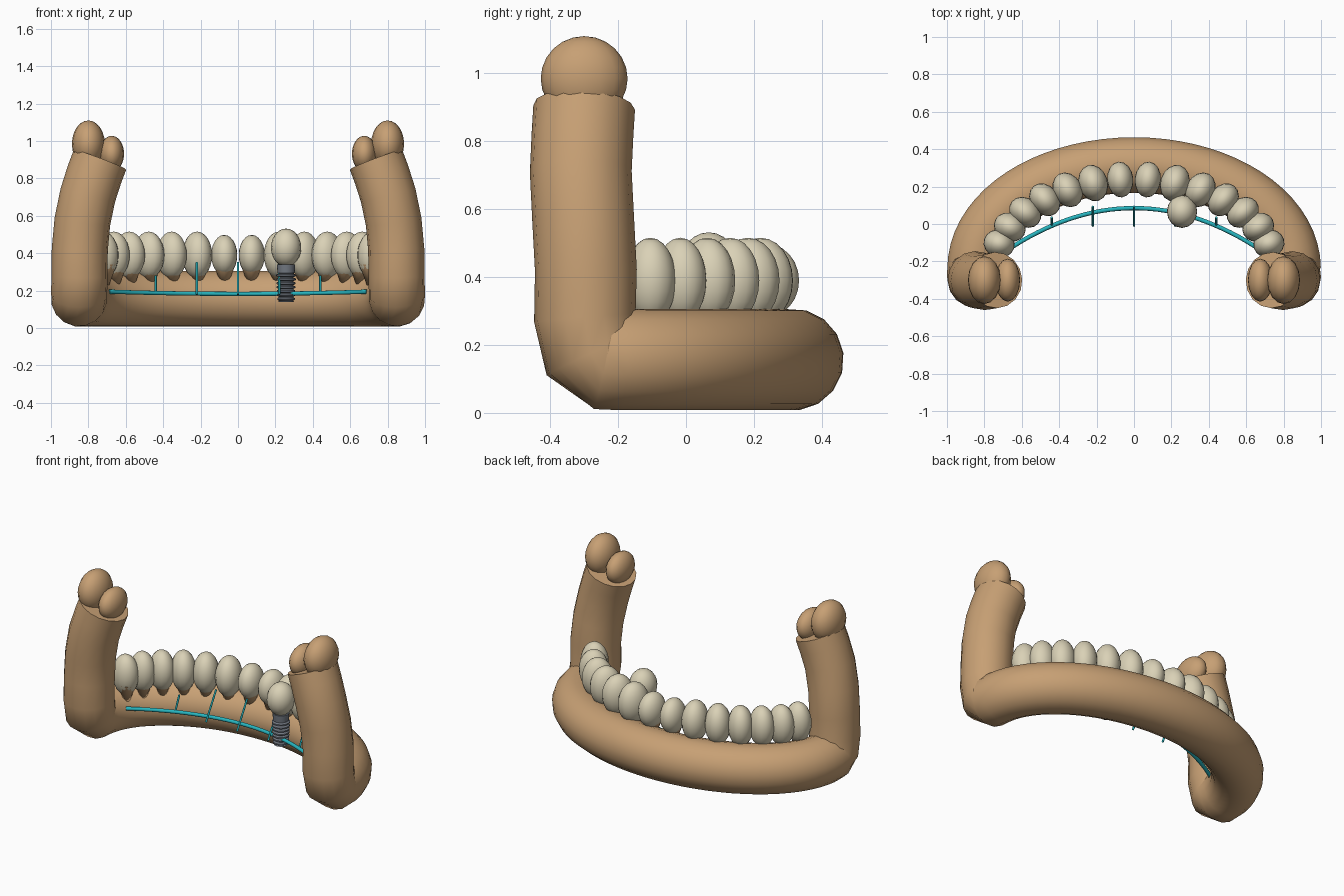
import bpy, bmesh, math
from mathutils import Vector, Matrix

if "Cube" in bpy.data.objects:
    bpy.data.objects.remove(bpy.data.objects["Cube"])


def material(name, rgb):
    m = bpy.data.materials.new(name)
    m.diffuse_color = (*rgb, 1)
    m.use_nodes = True
    m.node_tree.nodes["Principled BSDF"].inputs["Base Color"].default_value = m.diffuse_color
    return m


BONE = material("tan_bone", (0.57, 0.35, 0.175))
ENAMEL = material("ivory_enamel", (0.70, 0.64, 0.47))
WIRE = material("teal_wire", (0.02, 0.46, 0.52))
METAL = material("grey_metal", (0.17, 0.19, 0.225))


def finish(bm, name, mat, angle=50):
    bmesh.ops.recalc_face_normals(bm, faces=bm.faces)
    me = bpy.data.meshes.new(name)
    bm.to_mesh(me)
    bm.free()
    me.materials.append(mat)
    ob = bpy.data.objects.new(name, me)
    bpy.context.collection.objects.link(ob)
    bpy.ops.object.select_all(action='DESELECT')
    ob.select_set(True)
    bpy.context.view_layer.objects.active = ob
    bpy.ops.object.shade_smooth_by_angle(angle=math.radians(angle))
    return ob


def tube(name, path, radius, mat, sides=16):
    """Sweep a circle along a path and cap both ends."""
    pts = [Vector(p) for p in path]
    bm = bmesh.new()
    rings, normal = [], None
    for i, p in enumerate(pts):
        t = (pts[min(i + 1, len(pts) - 1)] - pts[max(i - 1, 0)]).normalized()
        if normal is None:
            normal = t.orthogonal()
        normal = (normal - t * normal.dot(t)).normalized()
        side = t.cross(normal)
        rings.append([bm.verts.new(p + radius * (normal * math.cos(a) + side * math.sin(a)))
                      for a in (2 * math.pi * k / sides for k in range(sides))])
    for a, b in zip(rings, rings[1:]):
        for k in range(sides):
            n = (k + 1) % sides
            bm.faces.new((a[k], a[n], b[n], b[k]))
    bm.faces.new(rings[0])
    bm.faces.new(rings[-1])
    return finish(bm, name, mat)


def ellipsoid(name, center, radii, mat, turn=0, segs=16, rings=12):
    bm = bmesh.new()
    m = Matrix.Translation(center) @ Matrix.Rotation(turn, 4, 'Z') @ Matrix.Diagonal((*radii, 1))
    bmesh.ops.create_uvsphere(bm, u_segments=segs, v_segments=rings, radius=1, matrix=m)
    return finish(bm, name, mat, 60)


# Jaw: arch-shaped body that turns up into a branch at each end
branch = [(0.85, -0.275, 0.175), (0.847, -0.298, 0.28), (0.846, -0.295, 0.42),
          (0.832, -0.303, 0.57), (0.803, -0.31, 0.71), (0.768, -0.305, 0.82),
          (0.738, -0.30, 0.90)]
arch = []
for i in range(37):
    a = math.pi * i / 36
    arch.append((0.85 * math.cos(a), -0.24 + 0.555 * math.sin(a), 0.157))
jaw = branch[::-1] + arch + [(-x, y, z) for x, y, z in branch]
tube("jaw_bone", jaw, 0.15, BONE)

# Rounded knobs on top of each branch
for s, label in ((-1, "left"), (1, "right")):
    ellipsoid(label + "_outer_knob", (s * 0.80, -0.30, 0.985), (0.088, 0.128, 0.125), BONE)
    ellipsoid(label + "_inner_knob", (s * 0.675, -0.30, 0.932), (0.066, 0.115, 0.096), BONE)

# Teeth with tapered roots, evenly spread along an inner arch
widths = [0.070, 0.078, 0.077, 0.075, 0.075, 0.075, 0.075]
depths = [0.096, 0.099, 0.097, 0.095, 0.093, 0.088, 0.084]
for s, label in ((-1, "left"), (1, "right")):
    for i in range(7):
        a = math.radians(5.6 + 11.2 * i)
        x, y = s * 0.755 * math.sin(a), -0.25 + 0.49 * math.cos(a)
        height = 0.108 if i == 0 else 0.126
        ellipsoid(f"{label}_tooth_{i + 1}", (x, y, 0.39), (widths[i], depths[i], height),
                  ENAMEL, -s * a)
        bm = bmesh.new()
        bmesh.ops.create_cone(bm, cap_ends=True, segments=12, radius1=0.0, radius2=0.058,
                              depth=0.16, matrix=Matrix.Translation((x * 0.98, y - 0.01, 0.26)))
        finish(bm, f"{label}_root_{i + 1}", BONE)

# Curved wire inside the arch
wire = [(x, 0.085 - 0.49 * x * x, 0.183 + 0.025 * x * x)
        for x in (-0.69 + 1.38 * i / 32 for i in range(33))]
tube("arch_wire", wire, 0.0115, WIRE, 10)

# Small slanted pins crossing the wire
for i, (x, y, z) in enumerate([(-0.44, 0.035, 0.28), (-0.22, 0.093, 0.35), (0, 0.093, 0.35),
                               (0.22, 0.093, 0.35), (0.44, 0.035, 0.28)]):
    tube(f"wire_pin_{i + 1}", [(x, -0.01, 0.18), (x, y, z)], 0.006, WIRE, 8)

# Threaded post: turned profile with ridges and a plain collar
profile = [(0.0, 0.14), (0.042, 0.14)]
for i in range(7):
    z = 0.146 + 0.021 * i
    r = 0.047 + 0.001 * i
    profile += [(0.038, z), (r, z + 0.006), (r, z + 0.014), (0.038, z + 0.020)]
profile += [(0.046, 0.295), (0.049, 0.34), (0.0, 0.34)]
bm = bmesh.new()
verts = [bm.verts.new((r, 0, z)) for r, z in profile]
edges = [bm.edges.new(p) for p in zip(verts, verts[1:])]
bmesh.ops.spin(bm, geom=verts + edges, cent=(0, 0, 0), axis=(0, 0, 1),
               angle=2 * math.pi, steps=20)
bmesh.ops.remove_doubles(bm, verts=bm.verts, dist=0.0005)
bmesh.ops.translate(bm, verts=bm.verts, vec=(0.257, 0.067, 0))
finish(bm, "threaded_post", METAL, 30)

# Crown sitting on the post
ellipsoid("post_crown", (0.257, 0.067, 0.43), (0.081, 0.088, 0.102), ENAMEL)
